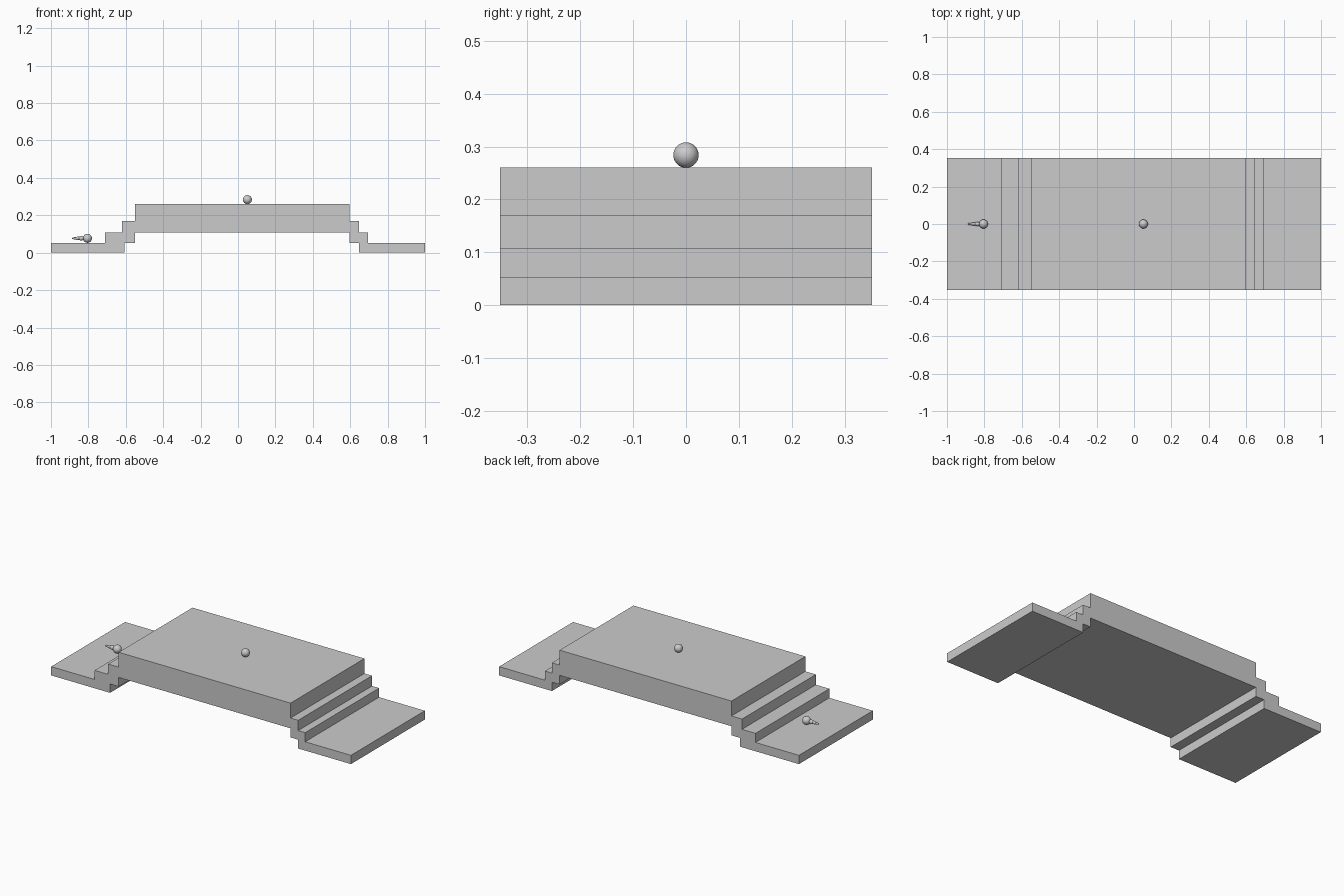
import bpy, bmesh, math

if "Cube" in bpy.data.objects:
    bpy.data.objects.remove(bpy.data.objects["Cube"])

GREY = bpy.data.materials.new("light grey")
GREY.diffuse_color = (0.6, 0.6, 0.6, 1)
GREY.use_nodes = True
GREY.node_tree.nodes["Principled BSDF"].inputs["Base Color"].default_value = GREY.diffuse_color
DEPTH = 0.352
LEVELS = (0.0, 0.053, 0.108, 0.17, 0.26)


def finish(name, bm, loc=(0, 0, 0), smooth=False):
    bmesh.ops.recalc_face_normals(bm, faces=bm.faces)
    for f in bm.faces:
        f.smooth = smooth
    me = bpy.data.meshes.new(name)
    bm.to_mesh(me)
    bm.free()
    me.materials.append(GREY)
    ob = bpy.data.objects.new(name, me)
    ob.location = loc
    bpy.context.collection.objects.link(ob)
    return ob


# Stepped bridge: one side profile (x, z) extruded across the depth
z0, z1, z2, z3, z4 = LEVELS
profile = [
    (-1, z0), (-0.607, z0), (-0.607, z1), (-0.55, z1), (-0.55, z2),     # left underside
    (0.597, z2), (0.597, z1), (0.648, z1), (0.648, z0), (1, z0),        # right underside
    (1, z1), (0.695, z1), (0.695, z2), (0.648, z2), (0.648, z3),        # right steps
    (0.597, z3), (0.597, z4), (-0.55, z4),                              # deck
    (-0.55, z3), (-0.62, z3), (-0.62, z2), (-0.71, z2), (-0.71, z1), (-1, z1),  # left steps
]
bm = bmesh.new()
face = bm.faces.new([bm.verts.new((x, -DEPTH, z)) for x, z in profile])
new = bmesh.ops.extrude_face_region(bm, geom=[face])["geom"]
bmesh.ops.translate(bm, vec=(0, 2 * DEPTH, 0),
                    verts=[v for v in new if isinstance(v, bmesh.types.BMVert)])
finish("stepped_platform", bm)


def ellipsoid(name, loc, radii):
    bm = bmesh.new()
    bmesh.ops.create_uvsphere(bm, u_segments=32, v_segments=16, radius=1)
    bmesh.ops.scale(bm, vec=radii, verts=bm.verts)
    return finish(name, bm, loc, True)


# Balls resting on the deck and the left landing
R = 0.024
ellipsoid("deck_ball", (0.05, 0, z4 + R), (R, R, R))
ellipsoid("landing_ball", (-0.805, 0, z1 + R), (R, R, R))

# Tapering trail of beads behind the landing ball
for i, (x, length, r) in enumerate([(-0.838, 0.016, 0.012),
                                    (-0.855, 0.015, 0.009),
                                    (-0.872, 0.016, 0.006)]):
    ellipsoid(f"trail_bead_{i + 1}", (x, 0, z1 + R), (length, r, r))
